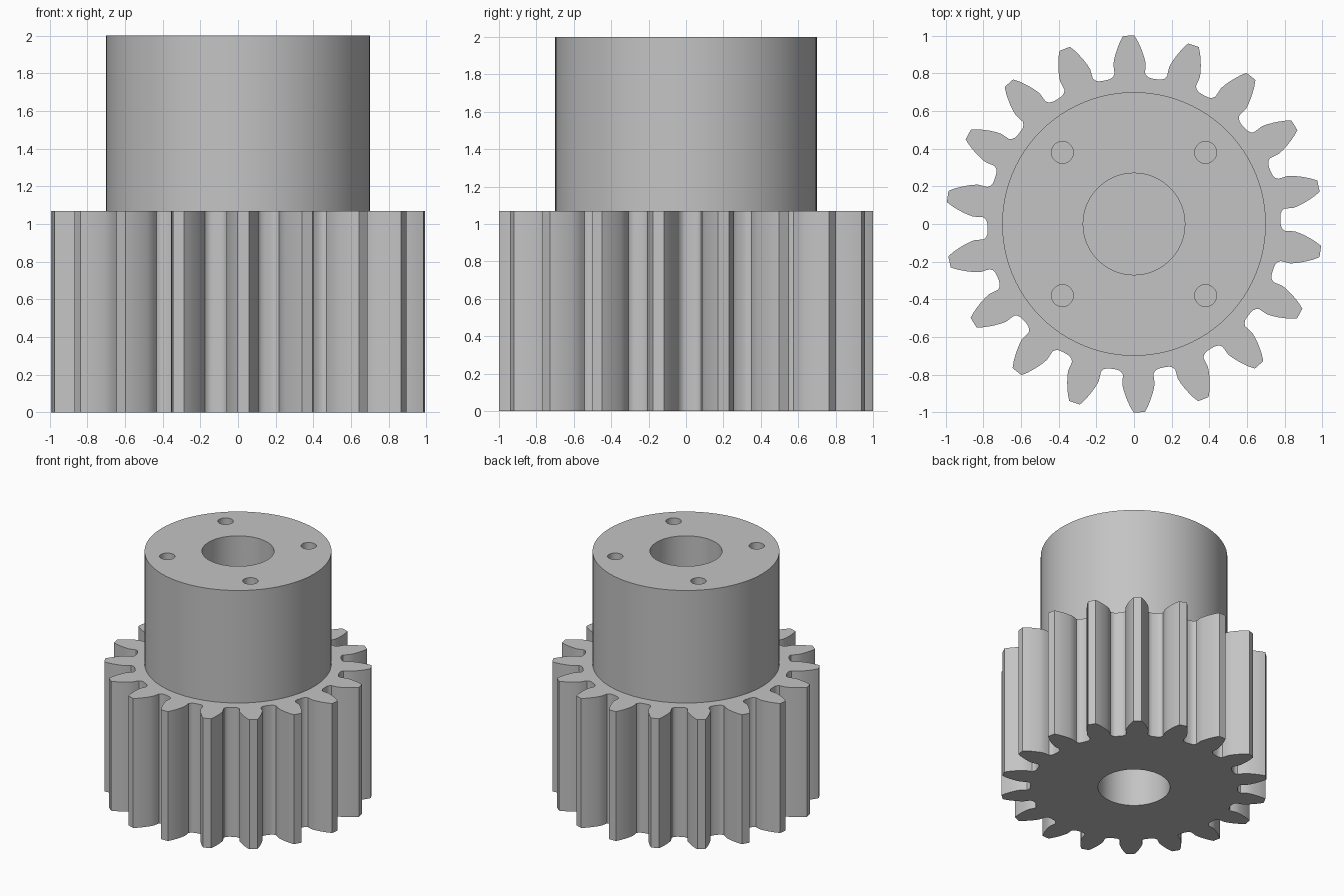
import bpy, bmesh, math
from mathutils import Matrix, Vector

old = bpy.data.objects.get("Cube")
if old:
    bpy.data.objects.remove(old)

TEETH = 18
PHASE = math.radians(11.6)
GEAR_TOP = 1.07
TOP = 2.0
HUB_R, BORE_R, BOLT_R, BOLT_POS = 0.70, 0.27, 0.058, 0.38

steel = bpy.data.materials.new("plain grey")
steel.use_nodes = True
GREY = (0.55, 0.55, 0.55, 1)
steel.diffuse_color = GREY
steel.node_tree.nodes["Principled BSDF"].inputs["Base Color"].default_value = GREY


def new_object(name, bm):
    bmesh.ops.recalc_face_normals(bm, faces=bm.faces)
    mesh = bpy.data.meshes.new(name)
    bm.to_mesh(mesh)
    bm.free()
    mesh.materials.append(steel)
    obj = bpy.data.objects.new(name, mesh)
    bpy.context.collection.objects.link(obj)
    return obj


def prism(name, outline, z0, z1):
    bm = bmesh.new()
    base = bm.faces.new([bm.verts.new((x, y, z0)) for x, y in outline])
    ext = bmesh.ops.extrude_face_region(bm, geom=[base])
    top = [v for v in ext["geom"] if isinstance(v, bmesh.types.BMVert)]
    bmesh.ops.translate(bm, verts=top, vec=(0, 0, z1 - z0))
    return new_object(name, bm)


def circle(radius, sides, cx=0, cy=0):
    steps = [math.tau * i / sides for i in range(sides)]
    return [(cx + radius * math.cos(a), cy + radius * math.sin(a)) for a in steps]


def cut(target, cutter):
    mod = target.modifiers.new("cut", "BOOLEAN")
    mod.operation = "DIFFERENCE"
    mod.solver = "EXACT"
    mod.object = cutter
    bpy.context.view_layer.objects.active = target
    bpy.ops.object.modifier_apply(modifier=mod.name)
    bpy.data.objects.remove(cutter)


# Half tooth: distance from the axis and half width, root to tip
HALF_TOOTH = [(0.768, 0.122), (0.773, 0.104), (0.783, 0.090), (0.798, 0.081),
              (0.82, 0.083), (0.85, 0.086), (0.88, 0.080), (0.91, 0.071),
              (0.94, 0.060), (0.97, 0.047), (1.0, 0.030)]
tooth = [(r, -w) for r, w in HALF_TOOTH] + [(r, w) for r, w in reversed(HALF_TOOTH)]

gear_outline = []
for i in range(TEETH):
    turn = Matrix.Rotation(PHASE + math.tau * i / TEETH, 2)
    gear_outline += [tuple(turn @ Vector(p)) for p in tooth]

# Toothed wheel with a bore from below
gear = prism("gear", gear_outline, 0, GEAR_TOP)
cut(gear, prism("gear_bore_cutter", circle(BORE_R, 64), -0.1, 1.0))

# Hub with a bore and four bolt holes
hub = prism("hub", circle(HUB_R, 96), GEAR_TOP, TOP)
cut(hub, prism("hub_bore_cutter", circle(BORE_R, 64), GEAR_TOP - 0.1, TOP + 0.1))
for sx in (-1, 1):
    for sy in (-1, 1):
        hole = circle(BOLT_R, 32, sx * BOLT_POS, sy * BOLT_POS)
        cut(hub, prism("bolt_hole_cutter", hole, GEAR_TOP - 0.1, TOP + 0.1))

# Smooth curved walls, crisp rims and tooth tips
for obj in (gear, hub):
    bpy.ops.object.select_all(action="DESELECT")
    obj.select_set(True)
    bpy.context.view_layer.objects.active = obj
    bpy.ops.object.shade_smooth_by_angle(angle=math.radians(35))
